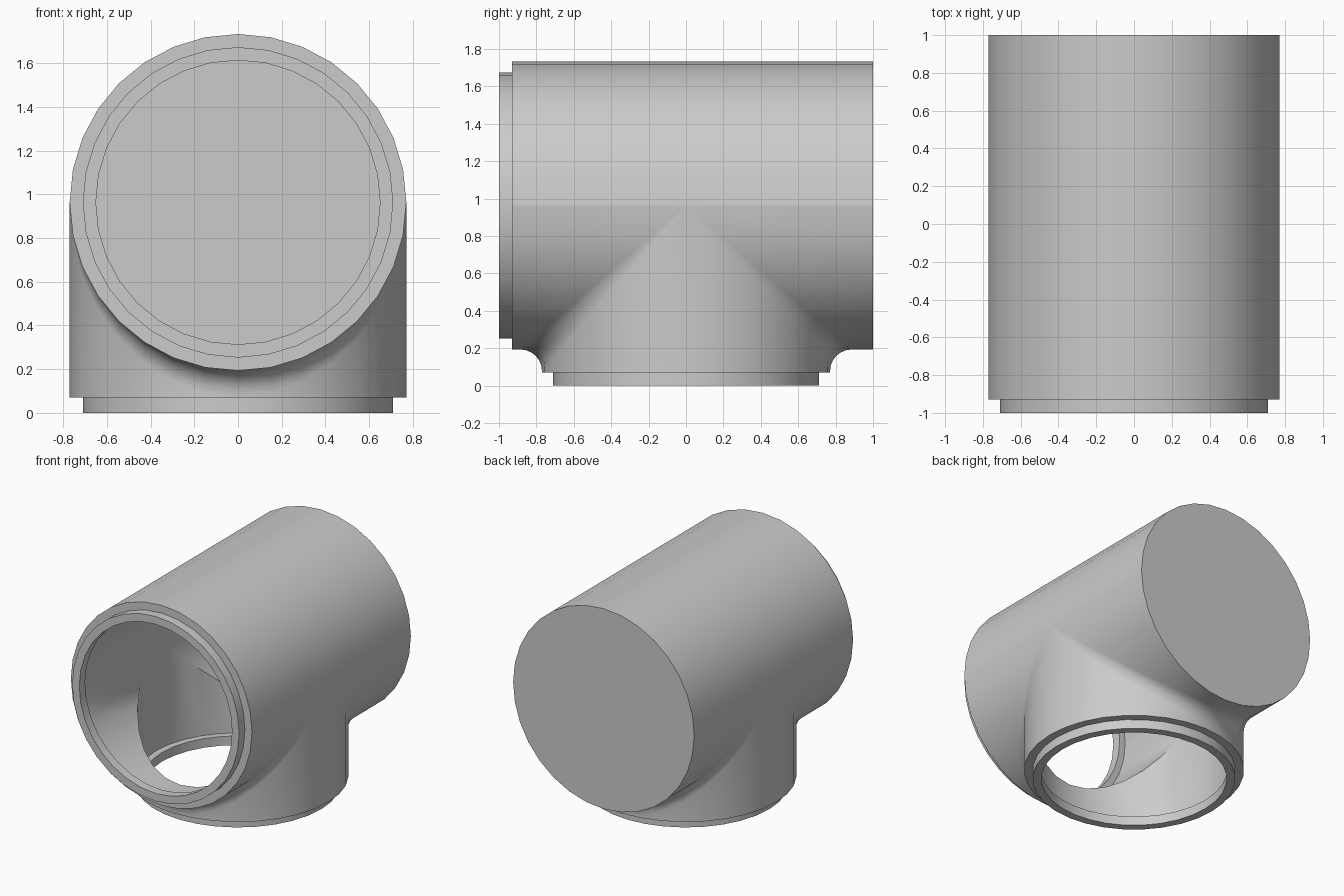
import bpy
import bmesh
import math
from mathutils import Vector

cube = bpy.data.objects.get("Cube")
if cube:
    bpy.data.objects.remove(cube, do_unlink=True)

SIDES = 32
AXIS_Z = 0.963            # height of the main pipe axis
OUTER, INNER = 0.77, 0.70
LIP_OUT, LIP_IN = 0.71, 0.65
FRONT, BACK = -0.93, 1.0  # ends of the main pipe
FLOOR = 0.07 - AXIS_Z     # lower end of the branch
LIP = 0.07                # length of each lip

bm = bmesh.new()


def elbow(h, r, end, steps=6):
    """Slice outline from the pipe end, round the corner, down the branch."""
    pts = [(end, h)]
    for i in range(steps + 1):
        a = math.pi / 2 * i / steps
        pts.append((h + r - r * math.sin(a), h + r - r * math.cos(a)))
    return pts + [(h, -FLOOR)]


def tee_wall(radius, back, fillet):
    """Loft slices along x: each slice of the tee has square corners."""
    rows = []
    for i in range(SIDES // 2 + 1):
        t = math.pi * i / (SIDES // 2) - math.pi / 2
        x, h = radius * math.sin(t), radius * math.cos(t)
        r = fillet * h / radius
        chains = [
            [(FRONT, h), (back, h)],
            [(-y, -z) for y, z in elbow(h, r, -FRONT)],
            [(y, -z) for y, z in elbow(h, r, back)],
        ]
        rows.append([[bm.verts.new((x, y, z)) for y, z in c] for c in chains])
    for a, b in zip(rows, rows[1:]):
        for ca, cb in zip(a, b):
            for j in range(len(ca) - 1):
                bm.faces.new((ca[j], ca[j + 1], cb[j + 1], cb[j]))


def ring(radius, place):
    angles = [2 * math.pi * i / SIDES for i in range(SIDES)]
    return [bm.verts.new(place(radius * math.cos(a), radius * math.sin(a)))
            for a in angles]


def lip(place):
    """Stepped rim joining the outer wall to the inner wall."""
    profile = [(OUTER, 0), (LIP_OUT, 0), (LIP_OUT, LIP),
               (LIP_IN, LIP), (LIP_IN, 0), (INNER, 0)]
    rings = [ring(r, lambda u, v, d=d: place(u, v, d)) for r, d in profile]
    for a, b in zip(rings, rings[1:]):
        for j in range(SIDES):
            k = (j + 1) % SIDES
            bm.faces.new((a[j], a[k], b[k], b[j]))


# outer and inner walls
tee_wall(OUTER, BACK, 0.115)
tee_wall(INNER, BACK - 0.07, 0)

# closed back end, outside and inside
bm.faces.new(ring(OUTER, lambda u, v: Vector((u, BACK, v))))
bm.faces.new(ring(INNER, lambda u, v: Vector((u, BACK - 0.07, v))))

# front and bottom lips
lip(lambda u, v, d: Vector((u, FRONT - d, v)))
lip(lambda u, v, d: Vector((u, v, FLOOR - d)))

bmesh.ops.remove_doubles(bm, verts=bm.verts[:], dist=0.0005)
bmesh.ops.recalc_face_normals(bm, faces=bm.faces[:])
bmesh.ops.translate(bm, verts=bm.verts[:], vec=(0, 0, AXIS_Z))

mesh = bpy.data.meshes.new("pipe_tee")
bm.to_mesh(mesh)
bm.free()
tee = bpy.data.objects.new("pipe_tee", mesh)
bpy.context.collection.objects.link(tee)

# plain grey material
grey = bpy.data.materials.new("light_grey")
grey.use_nodes = True
color = (0.6, 0.6, 0.6, 1)
grey.diffuse_color = color
grey.node_tree.nodes["Principled BSDF"].inputs["Base Color"].default_value = color
mesh.materials.append(grey)

bpy.ops.object.select_all(action="DESELECT")
tee.select_set(True)
bpy.context.view_layer.objects.active = tee
bpy.ops.object.shade_smooth_by_angle(angle=math.radians(30))
